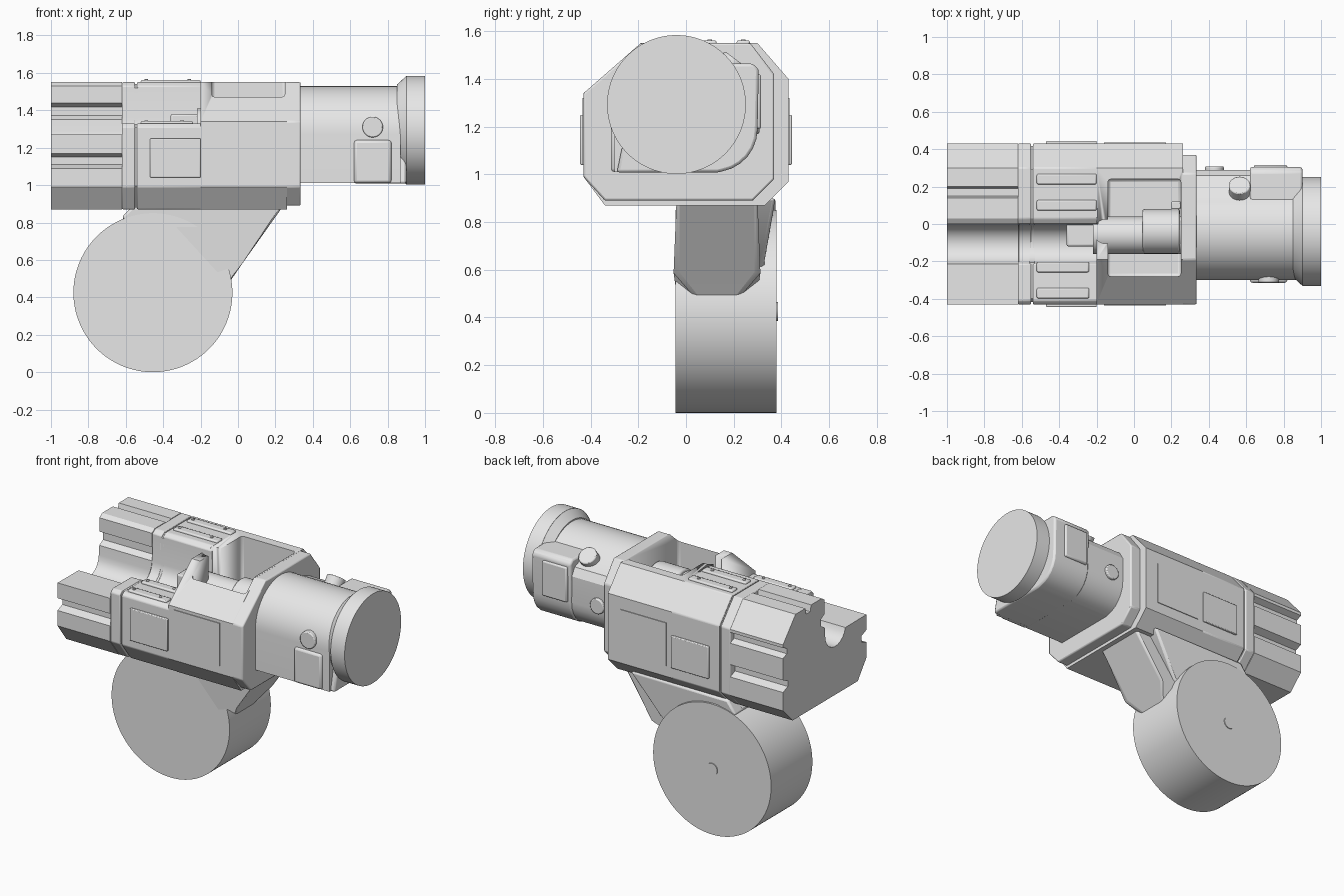
import bpy, bmesh, math
from mathutils import Vector

cube = bpy.data.objects.get("Cube")
if cube:
    bpy.data.objects.remove(cube)

grey = bpy.data.materials.new("plain_grey")
grey.use_nodes = True
grey.diffuse_color = (0.8, 0.8, 0.8, 1)
for node in grey.node_tree.nodes:
    if node.type == 'BSDF_PRINCIPLED':
        node.inputs["Base Color"].default_value = grey.diffuse_color


def finish(name, bm, bevel=0):
    """Turn a bmesh into a grey object with optional bevelled edges."""
    bmesh.ops.recalc_face_normals(bm, faces=bm.faces)
    mesh = bpy.data.meshes.new(name)
    bm.to_mesh(mesh)
    bm.free()
    mesh.materials.append(grey)
    ob = bpy.data.objects.new(name, mesh)
    bpy.context.collection.objects.link(ob)
    bpy.ops.object.select_all(action='DESELECT')
    ob.select_set(True)
    bpy.context.view_layer.objects.active = ob
    bpy.ops.object.shade_smooth_by_angle(angle=math.radians(28))
    if bevel:
        mod = ob.modifiers.new("edges", 'BEVEL')
        mod.width = bevel
        mod.segments = 2
        mod.limit_method = 'ANGLE'
    return ob


def prism(name, pts, axis, a, b, bevel=0, pinch=None):
    """Extrude a profile from a to b along x (y,z points) or y (x,z points)."""
    bm = bmesh.new()
    rings = []
    for t in (a, b):
        ring = []
        for i, (u, v) in enumerate(pts):
            s = t
            if pinch and i in pinch:
                s = (a + b) / 2 + (t - (a + b) / 2) * pinch[i]
            ring.append(bm.verts.new((s, u, v) if axis == 'x' else (u, s, v)))
        rings.append(ring)
        bm.faces.new(ring)
    n = len(pts)
    for i in range(n):
        j = (i + 1) % n
        bm.faces.new((rings[0][i], rings[0][j], rings[1][j], rings[1][i]))
    return finish(name, bm, bevel)


def box(name, x, y, z, bevel=0):
    return prism(name, [(y[0], z[0]), (y[1], z[0]), (y[1], z[1]), (y[0], z[1])],
                 'x', x[0], x[1], bevel)


def disc(name, centre, direction, r1, r2, depth, sides=64, bevel=0):
    """Cylinder or cone centred on a point and pointing along a direction."""
    bm = bmesh.new()
    bmesh.ops.create_cone(bm, cap_ends=True, segments=sides, radius1=r1, radius2=r2, depth=depth)
    rot = Vector(direction).to_track_quat('Z', 'Y').to_matrix()
    bmesh.ops.rotate(bm, verts=bm.verts, matrix=rot)
    bmesh.ops.translate(bm, verts=bm.verts, vec=centre)
    return finish(name, bm, bevel)


def arc(cy, cz, r, start, end, n):
    angles = [math.radians(start + (end - start) * i / n) for i in range(n + 1)]
    return [(cy + r * math.cos(t), cz + r * math.sin(t)) for t in angles]


def notch(y, z0, z1, depth):
    """Points of a groove in a side wall, walked from z0 to z1."""
    k = (z1 - z0) * 0.25
    return [(y, z0), (y + depth, z0 + k), (y + depth, z1 - k), (y, z1)]


# Shared lower outline and the stepped upper outlines
base = [(-0.43, 0.99), (-0.34, 0.87), (0.33, 0.87), (0.43, 0.97)]
shoulder = [(0.43, 1.40), (0.30, 1.55)]


def trough(top):
    """Concave channel between the tall and the low half."""
    return arc(-0.11, top + 0.02, 0.105, 0, -168, 10)


# Rear block with long grooves, then a plain collar
rear = (base + notch(0.43, 1.09, 1.17, -0.05) + notch(0.43, 1.31, 1.38, -0.04) + shoulder
        + [(0.20, 1.55), (0.19, 1.51), (0.15, 1.51), (0.14, 1.55), (0.03, 1.55), (0, 1.53)]
        + notch(0, 1.44, 1.35, 0.04) + trough(1.27)
        + [(-0.43, 1.27)] + notch(-0.43, 1.17, 1.09, 0.05))
prism("rear_block", rear, 'x', -1, -0.62)
plain = base + shoulder + [(0.03, 1.55), (0, 1.53)] + trough(1.33) + [(-0.41, 1.33), (-0.43, 1.31)]
prism("rear_collar", plain, 'x', -0.62, -0.55, 0.006)
inner = [(y * 0.97, 1.2 + (z - 1.2) * 0.97) for y, z in plain]
prism("seam_core", inner, 'x', -0.56, -0.53)
prism("middle_body", plain, 'x', -0.54, -0.19, 0.006)

# Frame with an opening in its top
frame_outline = base + shoulder + [(-0.19, 1.55), (-0.43, 1.34)]
frame = prism("front_frame", frame_outline, 'x', -0.2, 0.262)
cutter = box("opening_cutter", (-0.14, 0.25), (-0.28, 0.24), (1.2, 1.8), 0.015)
lug_cutter = disc("notch_cutter", (-0.15, -0.04, 1.5), (0, 0, 1), 0.065, 0.065, 0.4, 32)
for tool in (cutter, lug_cutter):
    tool.hide_render = True
    tool.hide_viewport = True
    cut = frame.modifiers.new("cut", 'BOOLEAN')
    cut.operation = 'DIFFERENCE'
    cut.object = tool
flange = [(-0.43, 0.99), (-0.34, 0.89), (0.28, 0.89), (0.37, 0.98), (0.37, 1.42), (0.27, 1.55),
          (-0.19, 1.55), (-0.43, 1.34)]
prism("front_flange", flange, 'x', 0.255, 0.335, 0.008)

# Mechanism seen inside the opening
disc("inner_barrel", (0.02, -0.06, 1.31), (1, 0, 0), 0.10, 0.10, 0.48, 32)
disc("inner_sleeve", (0.145, -0.04, 1.31), (1, 0, 0), 0.12, 0.12, 0.2, 32, 0.01)
box("barrel_latch", (-0.36, -0.2), (-0.12, 0.01), (1.25, 1.38), 0.01)
box("small_stop", (0.2, 0.25), (0.08, 0.12), (1.2, 1.43), 0.005)

# Pads with screws on both steps of the middle body
for i, (y, z, x1) in enumerate([(0.24, 1.55, -0.2), (0.10, 1.55, -0.2),
                                (-0.23, 1.33, -0.24), (-0.37, 1.33, -0.24)]):
    box(f"top_pad_{i}", (-0.52, x1), (y - 0.028, y + 0.028), (z - 0.01, z + 0.012), 0.008)
    for x in (-0.49, x1 - 0.06):
        disc(f"pad_screw_{i}", (x, y, z + 0.012), (0, 0, 1), 0.01, 0.01, 0.008, 12)

# Plates on the two flanks
for side, label in ((-1, "right"), (1, "left")):
    box(f"{label}_small_plate", (-0.47, -0.2), sorted((side * 0.42, side * 0.444)), (1.04, 1.25), 0.005)
    box(f"{label}_large_plate", (-0.16, 0.17), sorted((side * 0.42, side * 0.435)), (1.04, 1.32))

# Lens tube: round on top, flat underneath
tube = ([(-0.30, 1.01), (0.13, 1.01)] + arc(0.11, 1.19, 0.18, -80, 0, 6)
        + [(0.29, 1.36), (0.26, 1.41)] + arc(-0.04, 1.27, 0.26, 45, 180, 20))
prism("lens_tube", tube, 'x', 0.32, 0.87)
bulge = ([(-0.29, 1.008), (0.13, 1.008)] + arc(0.12, 1.19, 0.18, -80, 0, 6)
         + [(0.305, 1.44), (0.28, 1.465), (0.1, 1.465), (-0.25, 1.2)])
prism("tube_housing", bulge, 'x', 0.62, 0.90, 0.012)
box("right_tube_plate", (0.62, 0.82), (-0.315, -0.25), (1.01, 1.24), 0.015)
box("left_tube_plate", (0.64, 0.82), (0.25, 0.315), (1.19, 1.42), 0.01)
disc("right_knob", (0.72, -0.295, 1.31), (0, -1, 0), 0.055, 0.055, 0.04, 32, 0.006)
disc("left_knob", (0.43, 0.285, 1.22), (0, 1, 0), 0.05, 0.05, 0.045, 32, 0.006)
disc("top_knob", (0.565, 0.185, 1.45), (0, 0.6, 0.8), 0.058, 0.058, 0.08, 32, 0.006)

# Lens rim
disc("rim_taper", (0.875, -0.04, 1.293), (1, 0, 0), 0.245, 0.29, 0.05)
disc("lens_rim", (0.95, -0.04, 1.293), (1, 0, 0), 0.291, 0.291, 0.1, 96)

# Drum and the bracket that carries it
disc("drum", (-0.455, 0.168, 0.425), (0, 1, 0), 0.425, 0.425, 0.425, 128)
disc("drum_pin", (-0.455, 0.38, 0.425), (0, 1, 0), 0.04, 0.04, 0.012, 32)
strut = [(-0.62, 0.83), (-0.55, 0.9), (0.25, 0.9), (0.03, 0.59), (-0.06, 0.46), (-0.3, 0.45)]
prism("bracket", strut, 'y', -0.04, 0.30, 0.012, pinch={4: 0.4})
brace = [(-0.62, 0.82), (-0.56, 0.9), (0.25, 0.9), (0.14, 0.9), (-0.06, 0.62), (-0.3, 0.5)]
prism("bracket_web", [p for i, p in enumerate(brace) if i != 2], 'y', 0.1, 0.375, 0.012,
      pinch={3: 0.6})
